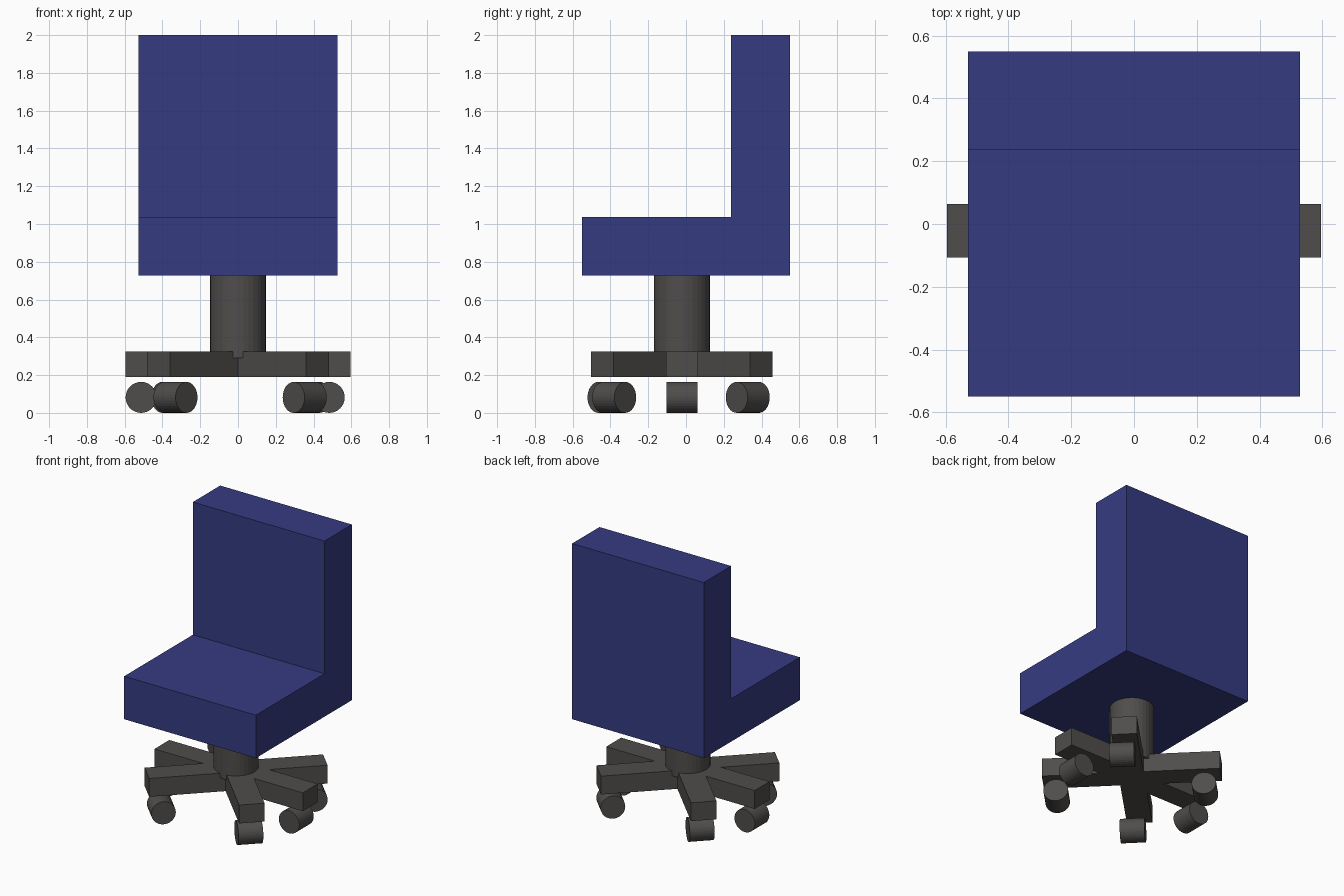
import bpy, bmesh, math
from mathutils import Matrix, Vector

if "Cube" in bpy.data.objects:
    bpy.data.objects.remove(bpy.data.objects["Cube"])


def material(name, rgb):
    m = bpy.data.materials.new(name)
    m.diffuse_color = (*rgb, 1)
    m.use_nodes = True
    m.node_tree.nodes["Principled BSDF"].inputs["Base Color"].default_value = m.diffuse_color
    return m


BLUE = material("navy_fabric", (0.036, 0.044, 0.220))
GREY = material("dark_grey_metal", (0.080, 0.075, 0.072))
CY = -0.022  # pedestal centre in y


def add_object(name, bm, mat):
    bmesh.ops.recalc_face_normals(bm, faces=bm.faces[:])
    me = bpy.data.meshes.new(name)
    bm.to_mesh(me)
    bm.free()
    me.materials.append(mat)
    ob = bpy.data.objects.new(name, me)
    bpy.context.collection.objects.link(ob)
    return ob


def cylinder(name, r, depth, matrix, mat):
    bm = bmesh.new()
    bmesh.ops.create_cone(bm, cap_ends=True, segments=32, radius1=r, radius2=r,
                          depth=depth, matrix=matrix)
    return add_object(name, bm, mat)


# Seat and backrest: one L-shaped side profile extruded across the width
profile = [(-0.55, 0.727), (0.55, 0.727), (0.55, 2.0), (0.237, 2.0),
           (0.237, 1.038), (-0.55, 1.038)]
bm = bmesh.new()
face = bm.faces.new([bm.verts.new((-0.528, y, z)) for y, z in profile])
ext = bmesh.ops.extrude_face_region(bm, geom=[face])
bmesh.ops.translate(bm, vec=(1.056, 0, 0),
                    verts=[v for v in ext["geom"] if isinstance(v, bmesh.types.BMVert)])
add_object("seat_and_backrest", bm, BLUE)

# Pedestal column
cylinder("column", 0.148, 0.445, Matrix.Translation((0, CY, 0.5125)), GREY)

# Base: three crossing bars forming six arms
for i, deg in enumerate((0, 45, 135)):
    bm = bmesh.new()
    mat = (Matrix.Translation((0, CY, 0.2575))
           @ Matrix.Rotation(math.radians(deg), 4, 'Z')
           @ Matrix.Diagonal((1.19, 0.17, 0.133, 1)))
    bmesh.ops.create_cube(bm, size=1, matrix=mat)
    add_object(f"base_bar_{i + 1}", bm, GREY)

# Castors: short rollers with axes tangent to the base
castors = [(0.483, CY, 0), (0.374, 0.327, 45), (-0.342, 0.327, 135),
           (-0.513, CY, 180), (-0.331, -0.405, 225), (0.353, -0.380, 315)]
for i, (x, y, deg) in enumerate(castors):
    m = (Matrix.Translation((x, y, 0.082))
         @ Matrix.Rotation(math.radians(deg), 4, 'Z')
         @ Matrix.Rotation(math.pi / 2, 4, 'X'))
    cylinder(f"castor_{i + 1}", 0.082, 0.165, m, GREY)
